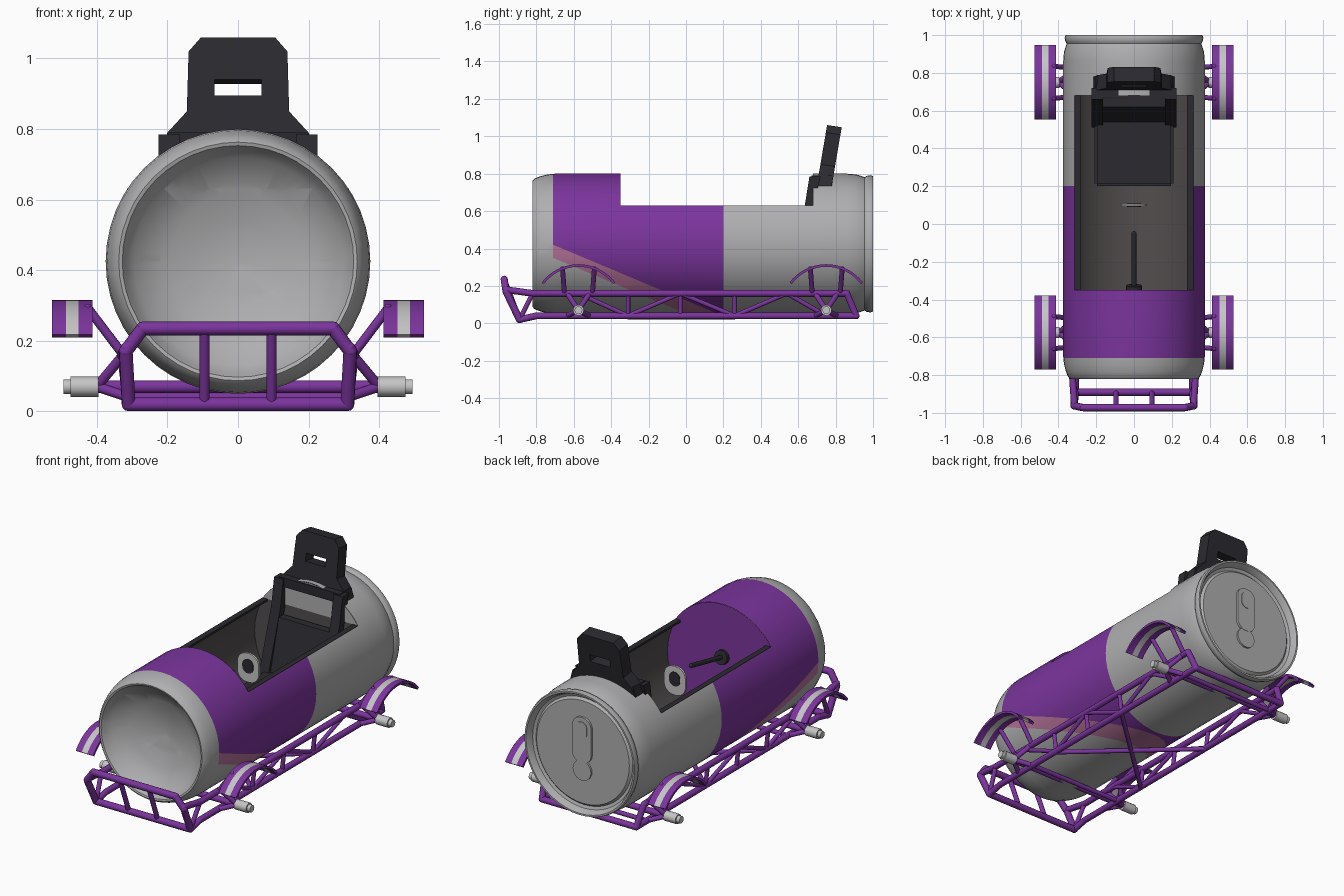
import bpy, bmesh, math
from mathutils import Vector, Matrix

if "Cube" in bpy.data.objects:
    bpy.data.objects.remove(bpy.data.objects["Cube"])

def material(name, r, g, b):
    m = bpy.data.materials.new(name)
    m.diffuse_color = (r, g, b, 1)
    m.use_nodes = True
    m.node_tree.nodes["Principled BSDF"].inputs["Base Color"].default_value = m.diffuse_color
    return m

CAN = material("can grey", 0.43, 0.43, 0.44)
LIGHT = material("light grey", 0.56, 0.56, 0.56)
PURPLE = material("purple", 0.2, 0.035, 0.34)
PINK = material("pink", 0.47, 0.17, 0.32)
DARK = material("dark seat", 0.024, 0.024, 0.03)
LINER = material("interior brown grey", 0.085, 0.075, 0.076)

def finish(name, bm, *mats, angle=35, mirror=False):
    bmesh.ops.recalc_face_normals(bm, faces=bm.faces)
    me = bpy.data.meshes.new(name)
    bm.to_mesh(me)
    bm.free()
    ob = bpy.data.objects.new(name, me)
    bpy.context.collection.objects.link(ob)
    for m in mats:
        me.materials.append(m)
    bpy.ops.object.select_all(action='DESELECT')
    ob.select_set(True)
    bpy.context.view_layer.objects.active = ob
    bpy.ops.object.shade_smooth_by_angle(angle=math.radians(angle))
    if mirror:
        ob.modifiers.new("mirror", 'MIRROR')
    return ob

def cut(bm, co, no, **kw):
    bmesh.ops.bisect_plane(bm, geom=bm.verts[:] + bm.edges[:] + bm.faces[:],
                           plane_co=co, plane_no=no, dist=1e-5, **kw)

CZ, R = 0.425, 0.375

def lathe(profile, steps=48):
    """Spin (y, radius) points about the can's axis."""
    bm = bmesh.new()
    vs = [bm.verts.new((0, y, CZ + r)) for y, r in profile]
    es = [bm.edges.new(p) for p in zip(vs, vs[1:])]
    bmesh.ops.spin(bm, geom=vs + es, cent=(0, 0, CZ), axis=(0, 1, 0),
                   angle=math.tau, steps=steps)
    bmesh.ops.remove_doubles(bm, verts=bm.verts, dist=1e-4)
    return bm

def prism(name, pts, vec, mat, mirror=False, angle=30):
    bm = bmesh.new()
    f = bm.faces.new([bm.verts.new(p) for p in pts])
    ext = bmesh.ops.extrude_face_region(bm, geom=[f], use_keep_orig=True)
    bmesh.ops.translate(bm, vec=vec, verts=[g for g in ext['geom'] if isinstance(g, bmesh.types.BMVert)])
    return finish(name, bm, mat, mirror=mirror, angle=angle)

def box(name, lo, hi, mat, bevel=0.0, mirror=False):
    bm = bmesh.new()
    lo, hi = Vector(lo), Vector(hi)
    bmesh.ops.create_cube(bm, size=1, matrix=Matrix.Translation((lo + hi) / 2) @ Matrix.Diagonal((*(hi - lo), 1)))
    if bevel:
        bmesh.ops.bevel(bm, geom=bm.edges[:], offset=bevel, segments=2, affect='EDGES')
    return finish(name, bm, mat, mirror=mirror)

def tube(bm, a, b, r, r2=None, ball=True):
    a, b = Vector(a), Vector(b)
    d = b - a
    m = Matrix.Translation((a + b) / 2) @ d.to_track_quat('Z', 'Y').to_matrix().to_4x4()
    bmesh.ops.create_cone(bm, cap_ends=True, segments=12, radius1=r, radius2=r2 or r, depth=d.length, matrix=m)
    if ball:
        for p in (a, b):
            bmesh.ops.create_uvsphere(bm, u_segments=12, v_segments=6, radius=r, matrix=Matrix.Translation(p))

def path(bm, pts, r):
    for a, b in zip(pts, pts[1:]):
        tube(bm, a, b, r)

def rounded(cx, y, cz, hw, hh, r, n=6):
    """Rounded rectangle outline in the xz plane."""
    out = []
    for k, (sx, sz) in enumerate(((1, 1), (-1, 1), (-1, -1), (1, -1))):
        for i in range(n + 1):
            t = math.pi / 2 * (k + i / n)
            out.append((cx + sx * (hw - r) + r * math.cos(t), y, cz + sz * (hh - r) + r * math.sin(t)))
    return out

# Can body: lathe, paint lines cut in, cockpit removed
Y0, Y1, SILL = -0.35, 0.68, 0.63
bm = lathe([(-0.67, 0), (-0.685, 0.12), (-0.72, 0.22), (-0.765, 0.295), (-0.80, 0.318), (-0.817, 0.328),
            (-0.82, 0.338), (-0.81, 0.349), (-0.78, 0.361), (-0.74, 0.371), (-0.70, R), (0.86, R),
            (0.91, 0.371), (0.945, 0.36), (0.955, 0.356), (0.965, 0.363), (0.985, 0.367), (1.0, 0.362),
            (1.0, 0.352), (0.985, 0.343), (0.962, 0.335), (0.955, 0.318), (0.968, 0.305), (0.968, 0)])
SLOPE = 0.42
line = lambda y: 0.42 - SLOPE * (y + 0.71)
for co, no in [((0, -0.71, 0), (0, 1, 0)), ((0, 0.2, 0), (0, 1, 0)), ((0, Y0, 0), (0, 1, 0)),
               ((0, Y1, 0), (0, 1, 0)), ((0, 0, SILL), (0, 0, 1)),
               ((0, -0.71, 0.42), (0, SLOPE, 1)), ((0, -0.71, 0.35), (0, SLOPE, 1))]:
    cut(bm, co, no)
doomed = []
for f in bm.faces:
    c = f.calc_center_median()
    if Y0 < c.y < Y1 and c.z > SILL:
        doomed.append(f)
    outer = math.hypot(c.x, c.z - CZ) > 0.36
    if -0.71 < c.y < 0.2 and outer:
        f.material_index = 1 if c.z > line(c.y) else 2 if c.z > line(c.y) - 0.07 else 0
bmesh.ops.delete(bm, geom=doomed, context='FACES')
finish("can_body", bm, CAN, PURPLE, PINK)

# Cockpit liner, bulkheads and sills
bm = lathe([(Y0, 0.366), (Y1, 0.366)])
cut(bm, (0, 0, SILL - 0.004), (0, 0, 1), clear_outer=True)
finish("cockpit_liner", bm, LINER)
finish("front_bulkhead", lathe([(Y0 + 0.001, 0), (Y0 + 0.001, 0.3745)]), PURPLE)
bm = lathe([(Y1 - 0.001, 0), (Y1 - 0.001, 0.3745)])
cut(bm, (0, 0, SILL), (0, 0, 1))
for f in bm.faces:
    f.material_index = int(f.calc_center_median().z < SILL)
finish("rear_bulkhead", bm, CAN, LINER)
box("sill", (0.28, Y0, SILL - 0.012), (0.314, Y1, SILL + 0.001), DARK, mirror=True)

# Lid opener on the rear
prism("lid_tab", rounded(0, 0.965, 0.50, 0.062, 0.135, 0.055), (0, 0.016, 0), CAN)
prism("lid_tab_hole", rounded(0, 0.975, 0.56, 0.036, 0.05, 0.035), (0, 0.01, 0), CAN)
prism("lid_tab_rivet", rounded(0, 0.965, 0.32, 0.06, 0.06, 0.0599), (0, 0.014, 0), CAN)

# Steering plate and lever
prism("steering_plate", rounded(0, 0.094, 0.52, 0.07, 0.085, 0.06), (0, 0.012, 0), LIGHT)
prism("steering_plate_hole", rounded(0, 0.091, 0.53, 0.036, 0.042, 0.035), (0, 0.018, 0), DARK)
bm = bmesh.new()
tube(bm, (0, -0.34, 0.49), (0, -0.05, 0.55), 0.013)
tube(bm, (0, -0.35, 0.488), (0, -0.325, 0.493), 0.042, ball=False)
finish("lever", bm, DARK)

# Seat
box("seat_cushion", (-0.21, 0.2, 0.19), (0.21, 0.56, 0.28), DARK, 0.015)
prism("seat_back", [(-0.19, 0.53, 0.24), (0.19, 0.53, 0.24), (0.19, 0.62, 0.575), (-0.19, 0.62, 0.575)],
      (0, 0.045, 0), DARK)
prism("seat_arm", [(0.165, y, z) for y, z in ((0.51, 0.24), (0.635, 0.63), (0.66, 0.785),
                                             (0.72, 0.785), (0.68, 0.63), (0.58, 0.24))],
      (0.06, 0, 0), DARK, mirror=True)
prism("seat_shoulder", [(0.0, 0.67, 0.735), (0.215, 0.67, 0.735), (0.2, 0.67, 0.79), (0.0, 0.67, 0.79)],
      (0, 0.11, 0), DARK, mirror=True)
half = [(0, 0.94), (0.066, 0.94), (0.066, 0.895), (0, 0.895), (0, 0.74), (0.21, 0.74),
        (0.2, 0.79), (0.145, 0.85), (0.14, 1.02), (0.105, 1.06), (0, 1.06)]
prism("headrest", [(x, 0.70 + (z - 0.74) * 0.17, z) for x, z in half], (0, 0.078, -0.012), DARK, mirror=True)

# Chassis frame: rails and side trusses mirrored
UX, LX, UZ, LZ = 0.325, 0.31, 0.16, 0.04
AXLES = (-0.575, 0.75)
bm = bmesh.new()
path(bm, [(0.315, -0.965, 0.18), (UX, -0.82, UZ), (UX, 0.86, UZ), (LX, 0.91, LZ),
          (LX, -0.8, LZ), (LX, -0.89, 0.02)], 0.018)
tube(bm, (UX, -0.82, UZ), (LX, -0.89, 0.02), 0.013)
zig = [(-0.575, 1), (-0.31, 0), (-0.03, 1), (0.26, 0), (0.54, 1), (0.75, 0)]
path(bm, [(UX, y, UZ) if up else (LX, y, LZ) for y, up in zig], 0.012)
for y in (-0.31, -0.03, 0.26):
    tube(bm, (UX, y, UZ), (LX, y, LZ), 0.012)
# suspension arms and fender struts
for ay in AXLES:
    for s in (-1, 1):
        tube(bm, (0.40, ay, 0.07), (UX, ay + s * 0.06, UZ), 0.014)
        tube(bm, (0.40, ay, 0.07), (LX, ay + s * 0.06, LZ), 0.014)
        tube(bm, (UX, ay + s * 0.075, UZ), (0.425, ay + s * 0.085, 0.292), 0.013)
finish("chassis_side", bm, PURPLE, mirror=True)

# Cross members
bm = bmesh.new()
for ay in AXLES:
    tube(bm, (-0.4, ay, 0.07), (0.4, ay, 0.07), 0.018)
    tube(bm, (-LX, ay + 0.06, LZ), (LX, ay + 0.06, LZ), 0.013)
tube(bm, (-LX, 0.91, LZ), (LX, 0.91, LZ), 0.018)
for s in (-1, 1):
    tube(bm, (s * LX, -0.31, 0.034), (-s * LX, 0.26, 0.034), 0.013)
finish("cross_members", bm, PURPLE)

# Front bumper
bm = bmesh.new()
half = [(0.31, -0.89, 0.02), (0.318, -0.962, 0.17), (0.27, -0.972, 0.235)]
path(bm, half + [(-x, y, z) for x, y, z in reversed(half)] + [half[0]], 0.0195)
for s in (-1, 1):
    tube(bm, (s * 0.095, -0.89, 0.02), (s * 0.095, -0.972, 0.235), 0.014)
finish("bumper", bm, PURPLE)

# Fenders (striped) and wheel hubs
for label, ay in zip(("front", "rear"), AXLES):
    bm = bmesh.new()
    xs, n = (0.413, 0.452, 0.488, 0.527), 16
    loops = []
    for r in (0.232, 0.246):
        for x in xs if r < 0.24 else xs[::-1]:
            loops.append((x, r))
    rings = []
    for i in range(n + 1):
        t = math.radians(-53 + 106 * i / n)
        rings.append([bm.verts.new((x, ay + r * math.sin(t), 0.07 + r * math.cos(t))) for x, r in loops])
    for a, b in zip(rings, rings[1:]):
        for k in range(8):
            j = (k + 1) % 8
            bm.faces.new((a[k], a[j], b[j], b[k])).material_index = int(k in (1, 5))
    for ring in (rings[0], rings[-1]):
        for k in range(3):
            bm.faces.new((ring[k], ring[k + 1], ring[6 - k], ring[7 - k])).material_index = int(k == 1)
    finish(label + "_fender", bm, PURPLE, LIGHT, mirror=True)
    bm = bmesh.new()
    tube(bm, (0.395, ay, 0.07), (0.475, ay, 0.07), 0.029, ball=False)
    tube(bm, (0.475, ay, 0.07), (0.495, ay, 0.07), 0.021, ball=False)
    finish(label + "_hub", bm, LIGHT, mirror=True)
